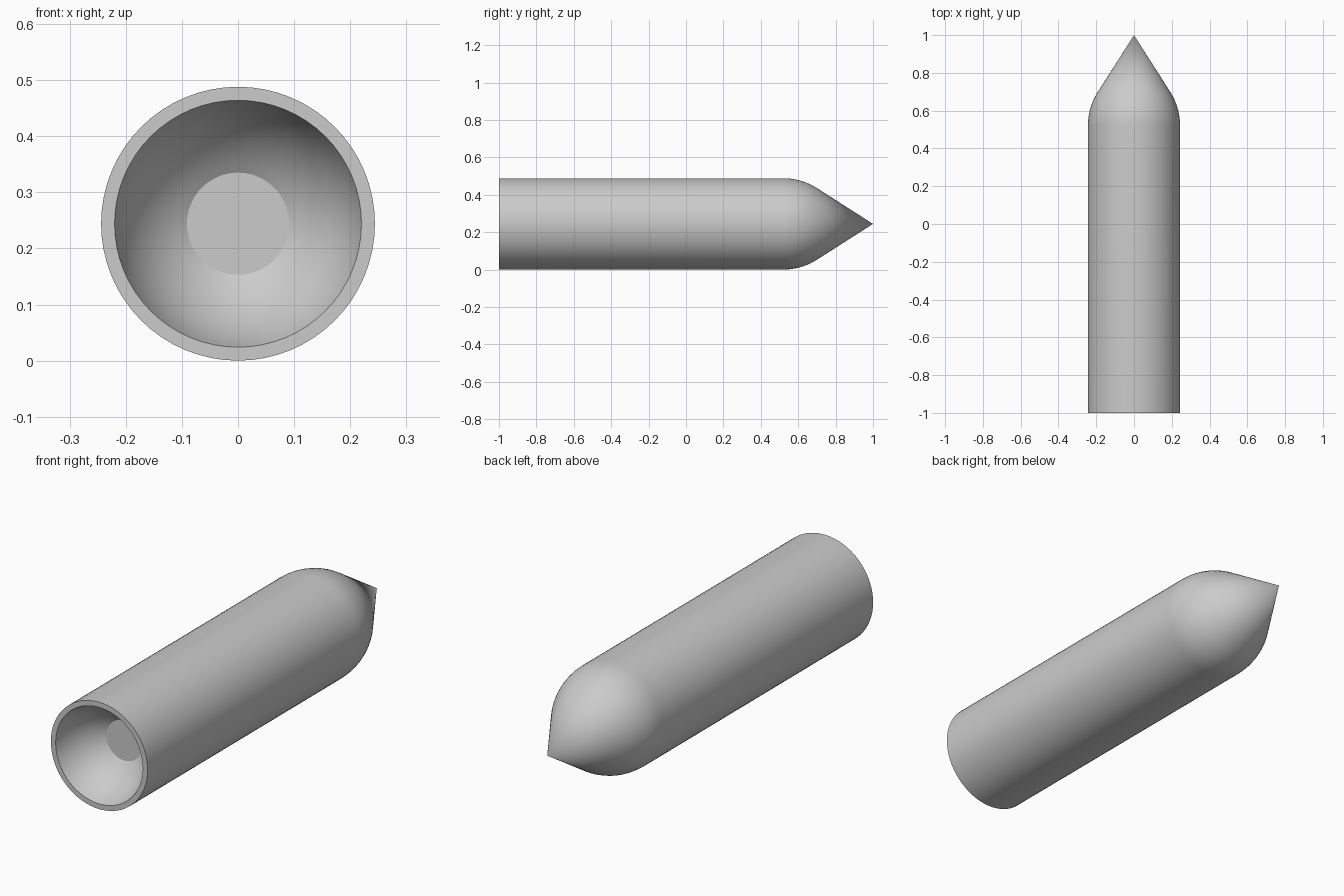
import bpy, bmesh
from math import sin, cos, pi, radians
from mathutils import Vector

cube = bpy.data.objects.get("Cube")
if cube:
    bpy.data.objects.remove(cube, do_unlink=True)

RADIUS = 0.244
SIDES = 64

grey = bpy.data.materials.new("plain grey")
grey.use_nodes = True
colour = (0.6, 0.6, 0.6, 1)
grey.diffuse_color = colour
grey.node_tree.nodes["Principled BSDF"].inputs["Base Color"].default_value = colour


def lathe(name, profile):
    """Spin (radius, y) points about the long axis."""
    bm = bmesh.new()
    verts = [bm.verts.new((r, y, 0)) for r, y in profile]
    edges = [bm.edges.new(pair) for pair in zip(verts, verts[1:])]
    bmesh.ops.spin(bm, geom=verts + edges, cent=(0, 0, 0), axis=(0, 1, 0),
                   angle=2 * pi, steps=SIDES)
    bmesh.ops.remove_doubles(bm, verts=bm.verts, dist=0.0001)
    bmesh.ops.recalc_face_normals(bm, faces=bm.faces)
    mesh = bpy.data.meshes.new(name)
    bm.to_mesh(mesh)
    bm.free()
    mesh.materials.append(grey)
    obj = bpy.data.objects.new(name, mesh)
    obj.location.z = RADIUS
    bpy.context.collection.objects.link(obj)
    bpy.ops.object.select_all(action="DESELECT")
    obj.select_set(True)
    bpy.context.view_layer.objects.active = obj
    bpy.ops.object.shade_smooth_by_angle(angle=radians(30))
    return obj


def bell(t):
    """Curve of the recess, from its flat floor to the rim."""
    floor, bend, rim = Vector((0.091, -0.82)), Vector((0.19, -0.88)), Vector((0.22, -1))
    return floor * (1 - t) ** 2 + bend * 2 * t * (1 - t) + rim * t ** 2


# Hollow tail: flat floor, flared wall and flat rim
recess = [(0, -0.82)] + [tuple(bell(i / 12)) for i in range(13)]

# Straight body, rounded shoulder and conical tip
bend_radius, cone_angle = 0.335, radians(32.7)
shoulder = []
for i in range(13):
    a = cone_angle * i / 12
    shoulder.append((RADIUS - bend_radius * (1 - cos(a)), 0.52 + bend_radius * sin(a)))

lathe("pointed_hollow_body", recess + [(RADIUS, -1)] + shoulder + [(0, 1)])
